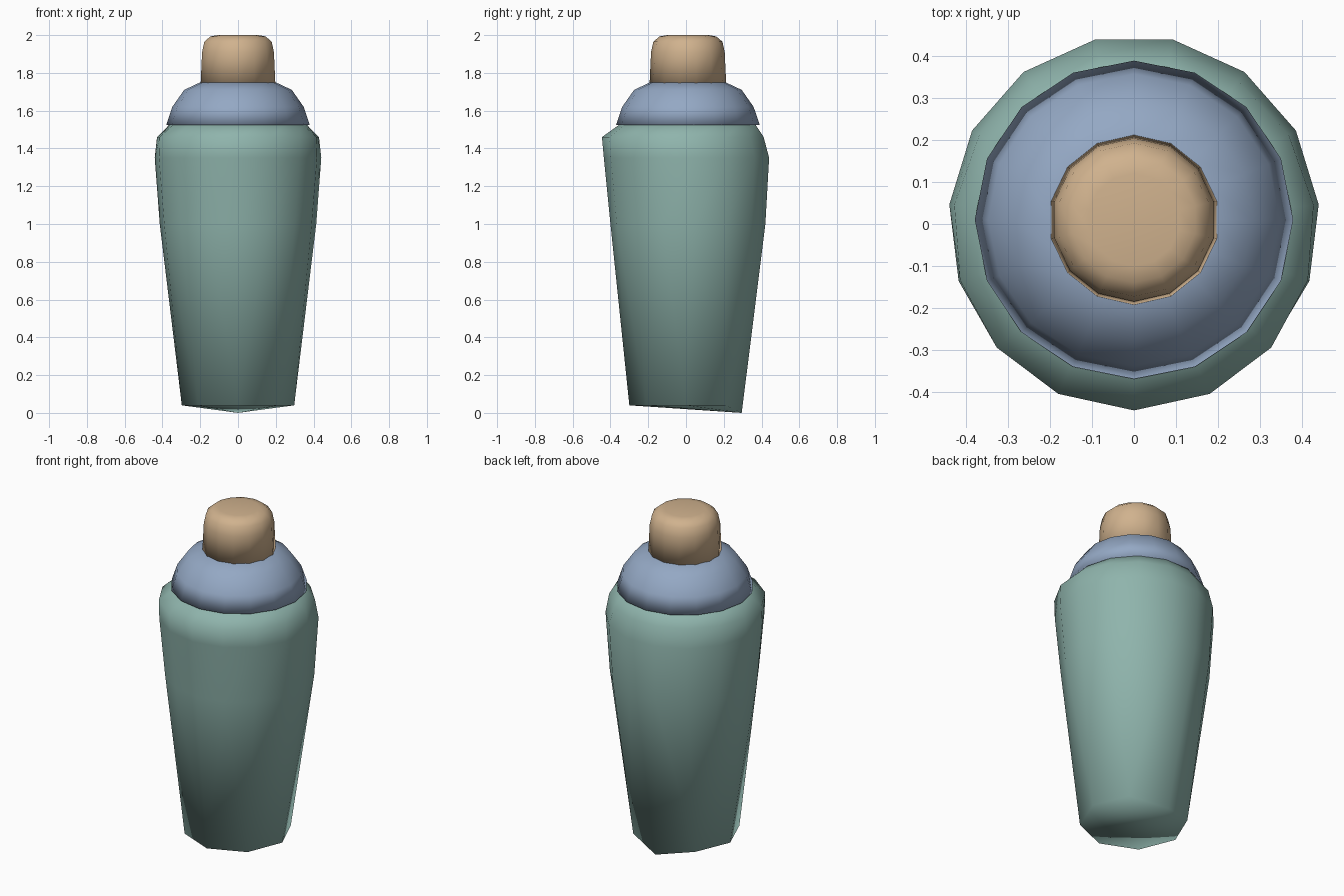
import bpy, bmesh, math

cube = bpy.data.objects.get("Cube")
if cube:
    bpy.data.objects.remove(cube, do_unlink=True)


def material(name, rgb):
    m = bpy.data.materials.new(name)
    m.use_nodes = True
    m.diffuse_color = (*rgb, 1)
    bsdf = next(n for n in m.node_tree.nodes if n.type == 'BSDF_PRINCIPLED')
    bsdf.inputs["Base Color"].default_value = (*rgb, 1)
    return m


def ring(bm, sides, z, front, back, centre_y, start):
    """Ring of vertices whose radius blends from front to back."""
    verts = []
    for i in range(sides):
        a = start + math.tau * i / sides
        r = front + (back - front) * (math.sin(a) + 1) / 2
        verts.append(bm.verts.new((r * math.cos(a), centre_y + r * math.sin(a), z)))
    return verts


def join_rings(bm, low, high):
    """Skin two rings, which may have different numbers of sides."""
    n, m = len(low), len(high)
    if n == m:
        for i in range(n):
            j = (i + 1) % n
            bm.faces.new((low[i], low[j], high[j], high[i]))
        return
    i = j = 0
    while i < n or j < m:
        a, b = low[i % n], high[j % m]
        if j >= m or (i < n and (i + 0.5) / n < (j + 0.5) / m):
            i += 1
            bm.faces.new((a, low[i % n], b))
        else:
            j += 1
            bm.faces.new((a, high[j % m], b))


def build(name, mat, profile, centre_y, start, drop=0):
    """Stack rings of (sides, height, front radius, back radius)."""
    bm = bmesh.new()
    rings = [ring(bm, *p, centre_y, start) for p in profile]
    for low, high in zip(rings, rings[1:]):
        join_rings(bm, low, high)
    bm.faces.new(rings[-1])
    # The base fans out from its rearmost corner, which can sit lower
    base = rings[0]
    k = max(range(len(base)), key=lambda i: base[i].co.y)
    base[k].co.z -= drop
    base = base[k:] + base[:k]
    for a, b in zip(base[1:], base[2:]):
        bm.faces.new((base[0], b, a))
    bmesh.ops.recalc_face_normals(bm, faces=bm.faces)
    mesh = bpy.data.meshes.new(name)
    bm.to_mesh(mesh)
    bm.free()
    mesh.materials.append(mat)
    mesh.polygons.foreach_set("use_smooth", [True] * len(mesh.polygons))
    obj = bpy.data.objects.new(name, mesh)
    bpy.context.collection.objects.link(obj)
    return obj


green = material("sage green", (0.275, 0.457, 0.413))
blue = material("dusty blue", (0.296, 0.392, 0.552))
tan = material("warm tan", (0.631, 0.445, 0.27))
front, back = -math.pi / 2, math.pi / 2

# Tapered tumbler with an octagonal foot
build("body", green, [
    (8, 0.04, 0.30, 0.295),
    (15, 1.0, 0.40, 0.43),
    (15, 1.35, 0.435, 0.45),
    (15, 1.46, 0.445, 0.42),
    (15, 1.535, 0.34, 0.37),
], 0.0, front, drop=0.04)

# Domed strainer collar
build("collar", blue, [
    (16, 1.525, 0.38, 0.38),
    (16, 1.62, 0.348, 0.348),
    (16, 1.71, 0.285, 0.285),
    (16, 1.75, 0.2, 0.2),
], 0.01, back)

# Rounded cap
build("cap", tan, [
    (14, 1.74, 0.203, 0.203),
    (14, 1.91, 0.195, 0.195),
    (14, 1.965, 0.183, 0.183),
    (14, 1.993, 0.15, 0.15),
    (14, 2.0, 0.11, 0.11),
], 0.01, back)
